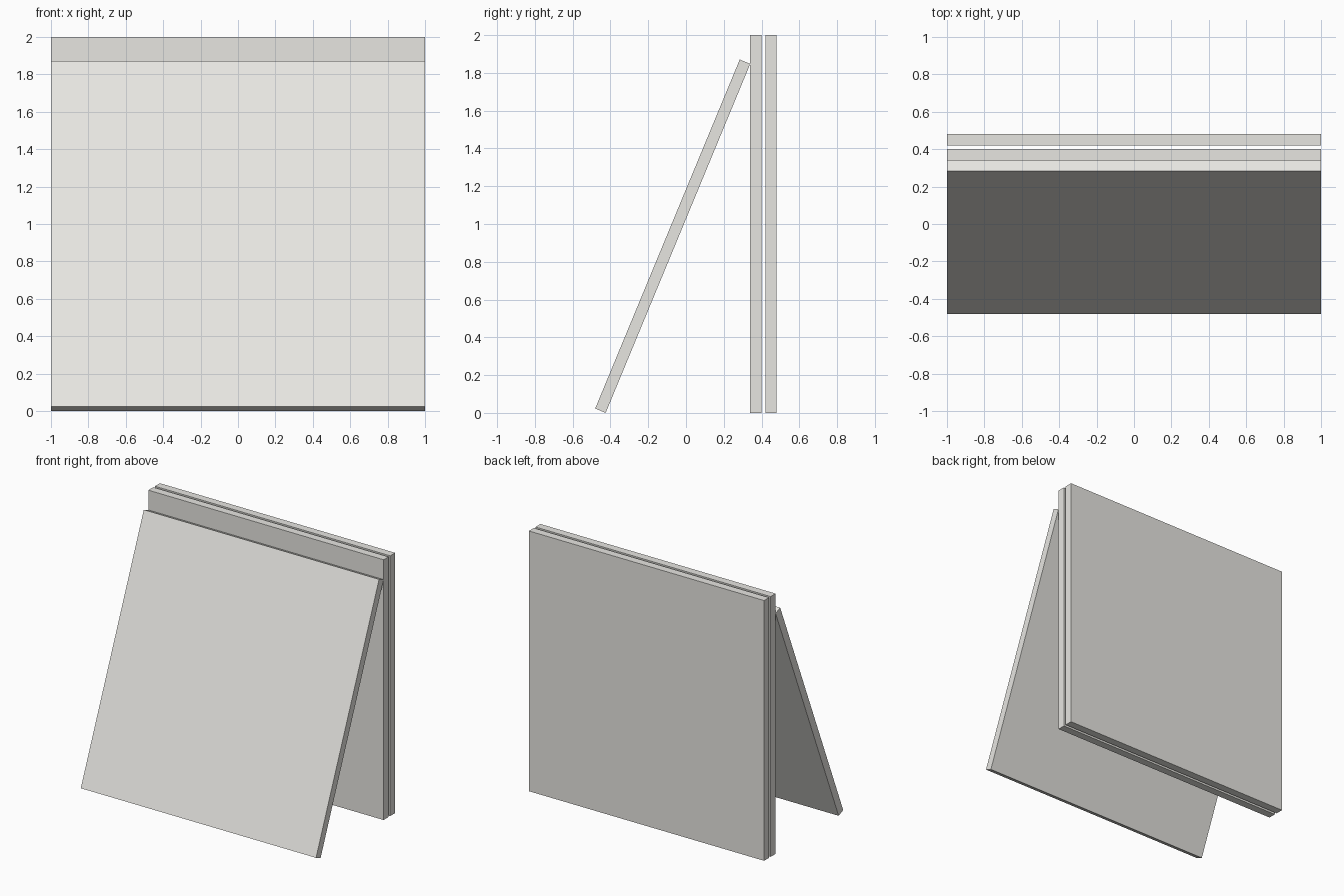
import bpy
from math import radians, sin, cos

cube = bpy.data.objects.get("Cube")
if cube:
    bpy.data.objects.remove(cube, do_unlink=True)

WIDTH, HEIGHT, THICK = 2.0, 2.0, 0.06
LEAN = radians(22.5)

# Single warm light grey finish
COLOUR = (0.80, 0.79, 0.755, 1.0)
grey = bpy.data.materials.new("warm_light_grey")
grey.use_nodes = True
grey.diffuse_color = COLOUR
grey.node_tree.nodes["Principled BSDF"].inputs["Base Color"].default_value = COLOUR


def panel(name, y, z, tilt=0.0):
    """Flat square board centred at (0, y, z), tilted about the x axis."""
    bpy.ops.mesh.primitive_cube_add(size=1)
    board = bpy.context.object
    board.name = board.data.name = name
    board.scale = (WIDTH, THICK, HEIGHT)
    bpy.ops.object.transform_apply(location=False, rotation=False, scale=True)
    board.location = (0, y, z)
    board.rotation_euler.x = tilt
    board.data.materials.append(grey)
    return board


# Two upright boards with a narrow gap
panel("back_panel", 0.45, HEIGHT / 2)
panel("middle_panel", 0.37, HEIGHT / 2)

# Board leaning on the middle panel, its lower edge on the ground
half_depth = (HEIGHT * sin(LEAN) + THICK * cos(LEAN)) / 2
half_rise = (HEIGHT * cos(LEAN) + THICK * sin(LEAN)) / 2
panel("leaning_panel", 0.34 - half_depth, half_rise, -LEAN)
